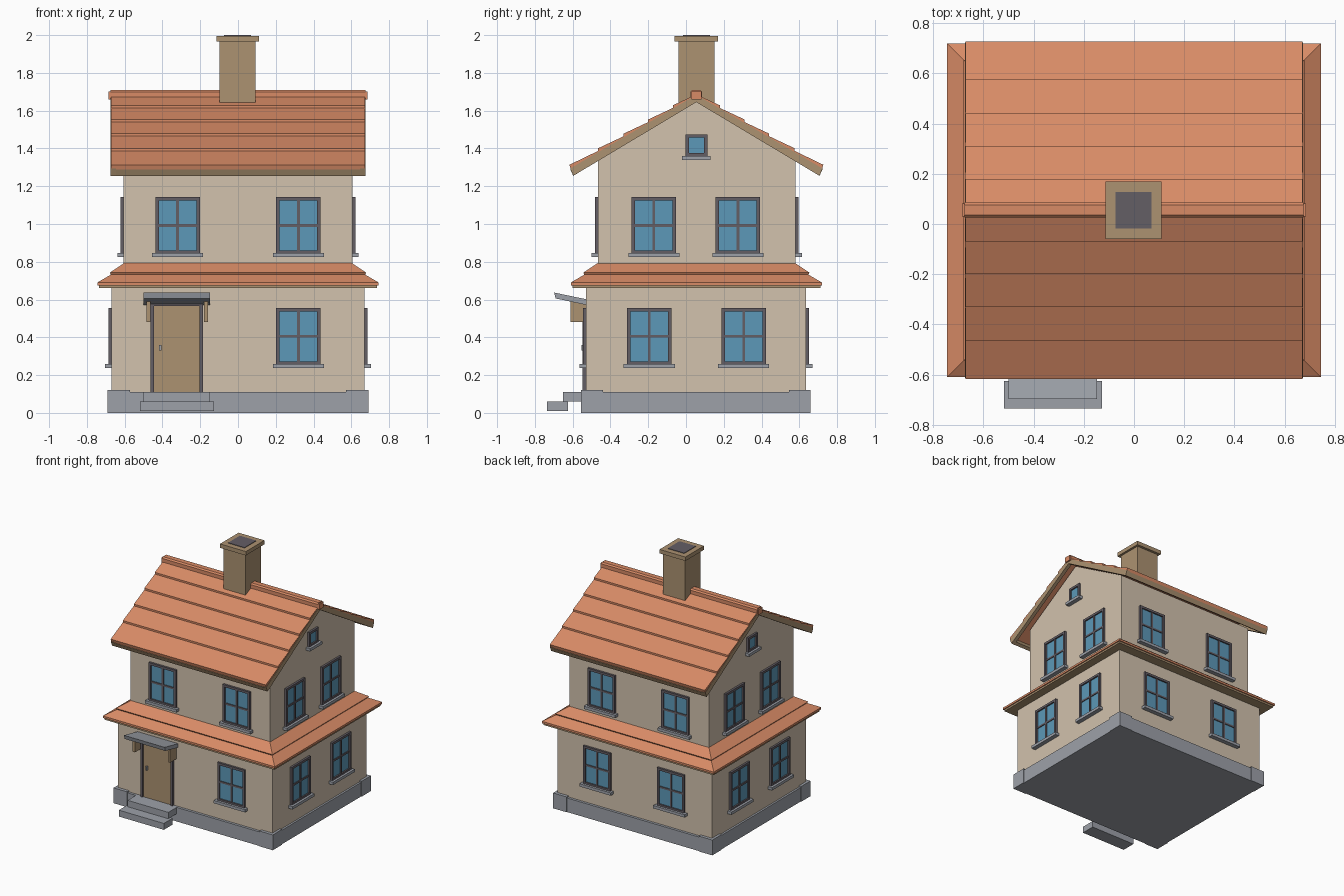
import bpy, bmesh, math
from mathutils import Matrix, Vector

if "Cube" in bpy.data.objects:
    bpy.data.objects.remove(bpy.data.objects["Cube"])


def colour(name, r, g, b):
    m = bpy.data.materials.new(name)
    lin = [((c / 255 + 0.055) / 1.055) ** 2.4 for c in (r, g, b)]
    m.diffuse_color = (*lin, 1)
    m.use_nodes = True
    m.node_tree.nodes["Principled BSDF"].inputs["Base Color"].default_value = m.diffuse_color
    return m


WALL = colour("cream_plaster", 210, 194, 173)
TILE = colour("orange_tile", 216, 139, 102)
WOOD = colour("brown_wood", 172, 146, 113)
STONE = colour("grey_stone", 157, 161, 169)
FRAME = colour("dark_frame", 100, 94, 101)
GLASS = colour("blue_glass", 92, 152, 184)

CY = 0.055  # depth of the ridge line


def finish(name, bm, mats):
    bmesh.ops.recalc_face_normals(bm, faces=bm.faces)
    me = bpy.data.meshes.new(name)
    bm.to_mesh(me)
    bm.free()
    for m in mats:
        me.materials.append(m)
    ob = bpy.data.objects.new(name, me)
    bpy.context.collection.objects.link(ob)
    return ob


def add_box(bm, x0, x1, y0, y1, z0, z1, mat=0):
    size = Matrix.Diagonal((x1 - x0, y1 - y0, z1 - z0, 1))
    mid = Matrix.Translation(((x0 + x1) / 2, (y0 + y1) / 2, (z0 + z1) / 2))
    vs = bmesh.ops.create_cube(bm, size=1, matrix=mid @ size)["verts"]
    for f in {f for v in vs for f in v.link_faces}:
        f.material_index = mat


def box(name, dims, mat):
    bm = bmesh.new()
    add_box(bm, *dims)
    return finish(name, bm, [mat])


def extrude_x(name, profile, x0, x1, mat):
    """Extrude a (y, z) outline along x."""
    bm = bmesh.new()
    f = bm.faces.new([bm.verts.new((x0, y, z)) for y, z in profile])
    out = bmesh.ops.extrude_face_region(bm, geom=[f])["geom"]
    bmesh.ops.translate(bm, vec=(x1 - x0, 0, 0),
                        verts=[v for v in out if isinstance(v, bmesh.types.BMVert)])
    return finish(name, bm, [mat])


def window(name, x, y, z, turn, w=0.235, h=0.30, cross=True):
    """Framed window with a sill; z is the bottom of the frame."""
    bm = bmesh.new()
    a, t, d = w / 2, 0.018, 0.016
    add_box(bm, -a, -a + t, -d, 0.005, 0, h)
    add_box(bm, a - t, a, -d, 0.005, 0, h)
    add_box(bm, -a + t, a - t, -d, 0.005, h - t, h)
    add_box(bm, -a + t, a - t, -d, 0.005, 0, t)
    if cross:
        add_box(bm, -0.007, 0.007, -0.012, 0, t, h - t)
        add_box(bm, -a + t, a - t, -0.011, 0, h / 2 - 0.007, h / 2 + 0.007)
    add_box(bm, -a + t, a - t, -0.005, 0.002, t, h - t, 1)
    add_box(bm, -a - 0.018, a + 0.018, -0.034, 0.003, -0.018, 0.004, 2)
    m = Matrix.Translation((x, y, z)) @ Matrix.Rotation(math.radians(turn), 4, 'Z')
    bm.transform(m)
    return finish(name, bm, [FRAME, GLASS, STONE])


# Foundation with raised corner stones
box("foundation", (-0.685, 0.685, -0.55, 0.655, 0, 0.11), STONE)
for x0, x1 in ((-0.69, -0.573), (0.573, 0.69)):
    for y0, y1 in ((-0.555, -0.44), (0.545, 0.66)):
        box("corner_stone", (x0, x1, y0, y1, 0, 0.12), STONE)

# Walls
box("lower_walls", (-0.67, 0.67, -0.53, 0.635, 0.10, 0.67), WALL)
extrude_x("upper_walls", [(-0.465, 0.66), (0.58, 0.66), (0.58, 1.338),
                          (CY, 1.648), (-0.465, 1.338)], -0.605, 0.605, WALL)

# Skirt roof: stepped rings (inset, height) around the house
rings = [(0.008, 0.66), (0.008, 0.674), (0, 0.674), (0, 0.69),
         (0.072, 0.732), (0.066, 0.742), (0.142, 0.793)]
bm = bmesh.new()
prev = None
for i, (d, z) in enumerate(rings):
    x, y0, y1 = 0.745 - d, -0.61 + d, 0.72 - d
    ring = [bm.verts.new(p) for p in ((-x, y0, z), (x, y0, z), (x, y1, z), (-x, y1, z))]
    if prev is None:
        bm.faces.new(ring)
    else:
        for k in range(4):
            f = bm.faces.new((prev[k], prev[(k + 1) % 4], ring[(k + 1) % 4], ring[k]))
            f.material_index = 1 if i > 1 else 0
    prev = ring
bm.faces.new(prev).material_index = 1
finish("skirt_roof", bm, [WOOD, TILE])


# Main roof: sawtooth tile courses, barge boards and fascia on both slopes
def base(d):
    return 1.672 - 0.575 * d


steps = [0, 0.125, 0.255, 0.385, 0.52, 0.672]
for s, side in ((-1, "front"), (1, "back")):
    outline = [(CY, base(0))]
    for a, b in zip(steps, steps[1:]):
        outline += [(CY + s * a, base(a) + 0.014), (CY + s * b, base(b) + 0.028)]
    outline.append((CY + s * 0.665, base(0.665)))
    extrude_x(side + "_roof_tiles", outline, -0.672, 0.672, TILE)
    barge = [(CY, 1.645), (CY, base(0) + 0.012), (CY + s * 0.668, base(0.668) + 0.006),
             (CY + s * 0.652, 1.255)]
    for x in (-0.674, 0.646):
        extrude_x(side + "_barge_board", barge, x, x + 0.028, WOOD)
    fascia = [(CY + s * 0.652, 1.255), (CY + s * 0.667, base(0.667)),
              (CY + s * 0.645, base(0.645)), (CY + s * 0.630, 1.268)]
    extrude_x(side + "_fascia", fascia, -0.646, 0.646, WOOD)

# Ridge cap with end blocks
extrude_x("ridge_cap", [(CY - 0.03, 1.665), (CY + 0.03, 1.665), (CY + 0.03, 1.70),
                        (CY + 0.02, 1.71), (CY - 0.02, 1.71), (CY - 0.03, 1.70)],
          -0.675, 0.675, TILE)
for x in (-0.685, 0.67):
    box("ridge_end", (x, x + 0.015, CY - 0.026, CY + 0.026, 1.66, 1.702), TILE)

# Chimney
box("chimney_stack", (-0.097, 0.093, CY - 0.095, CY + 0.095, 1.55, 1.97), WOOD)
box("chimney_cap", (-0.114, 0.110, CY - 0.115, CY + 0.115, 1.965, 1.996), WOOD)
box("chimney_flue", (-0.073, 0.069, CY - 0.072, CY + 0.072, 1.99, 2.0), FRAME)

# Front and back windows
for x in (-0.32, 0.32):
    window("upper_front_window", x, -0.465, 0.842, 0)
    window("upper_back_window", x, 0.58, 0.842, 180)
    window("lower_back_window", x, 0.635, 0.255, 180)
window("lower_front_window", 0.32, -0.53, 0.255, 0)

# Side windows, mirrored left and right
for s, turn in ((1, 90), (-1, -90)):
    for y in (-0.17, 0.275):
        window("upper_side_window", s * 0.605, y, 0.842, turn)
    for y in (-0.195, 0.305):
        window("lower_side_window", s * 0.67, y, 0.255, turn)
    window("gable_window", s * 0.605, CY, 1.357, turn, 0.115, 0.118, False)

# Door with frame and handle
box("door_panel", (-0.445, -0.2, -0.538, -0.52, 0.11, 0.57), WOOD)
for x in (-0.462, -0.203):
    box("door_post", (x, x + 0.018, -0.548, -0.52, 0.11, 0.585), FRAME)
box("door_lintel", (-0.462, -0.185, -0.548, -0.52, 0.567, 0.585), FRAME)
box("door_handle", (-0.417, -0.405, -0.552, -0.535, 0.33, 0.36), STONE)

# Canopy on brackets
extrude_x("door_canopy", [(-0.53, 0.572), (-0.53, 0.602), (-0.698, 0.637), (-0.69, 0.606)],
          -0.50, -0.147, STONE)
for x in (-0.484, -0.18):
    extrude_x("canopy_bracket", [(-0.525, 0.48), (-0.525, 0.572), (-0.612, 0.59),
                                 (-0.612, 0.48)], x, x + 0.02, WOOD)

# Entrance steps
box("upper_step", (-0.5, -0.147, -0.652, -0.54, 0.06, 0.11), STONE)
box("lower_step", (-0.518, -0.128, -0.735, -0.625, 0.01, 0.06), STONE)
